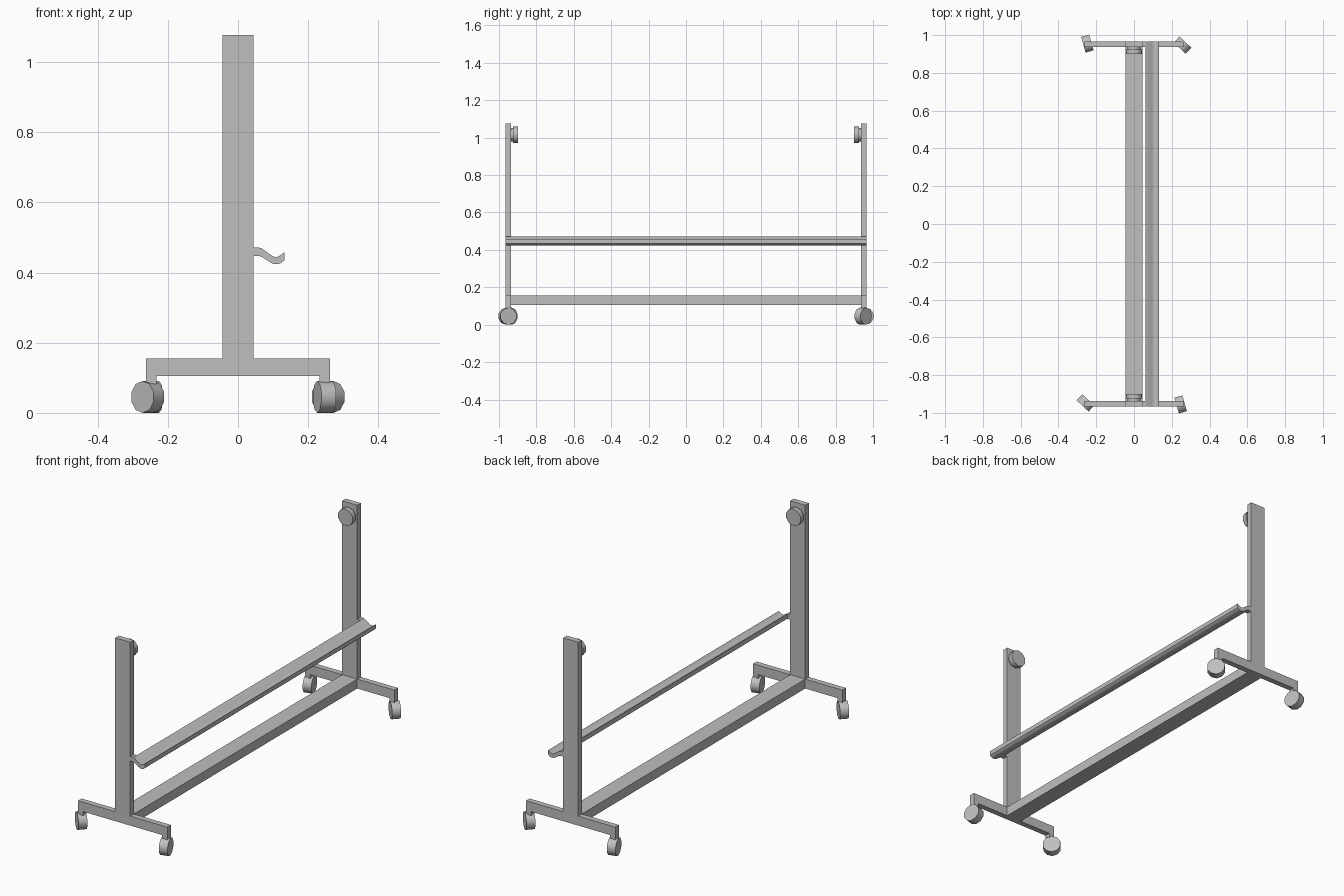
import bpy, bmesh, math
from mathutils import Matrix, Vector

cube = bpy.data.objects.get("Cube")
if cube:
    bpy.data.objects.remove(cube, do_unlink=True)

grey = bpy.data.materials.new("light_grey")
grey.use_nodes = True
grey.diffuse_color = (0.52, 0.52, 0.52, 1)
grey.node_tree.nodes["Principled BSDF"].inputs["Base Color"].default_value = (0.52, 0.52, 0.52, 1)


def finish(name, bm, smooth=None):
    bmesh.ops.recalc_face_normals(bm, faces=bm.faces)
    mesh = bpy.data.meshes.new(name)
    bm.to_mesh(mesh)
    bm.free()
    mesh.materials.append(grey)
    obj = bpy.data.objects.new(name, mesh)
    bpy.context.collection.objects.link(obj)
    if smooth:
        bpy.ops.object.select_all(action='DESELECT')
        obj.select_set(True)
        bpy.context.view_layer.objects.active = obj
        bpy.ops.object.shade_smooth_by_angle(angle=math.radians(smooth))
    return obj


def extrude_profile(name, points, y0, y1, smooth=None):
    """Closed x-z outline swept along y."""
    bm = bmesh.new()
    face = bm.faces.new([bm.verts.new((x, y0, z)) for x, z in points])
    out = bmesh.ops.extrude_face_region(bm, geom=[face])
    verts = [v for v in out["geom"] if isinstance(v, bmesh.types.BMVert)]
    bmesh.ops.translate(bm, verts=verts, vec=(0, y1 - y0, 0))
    return finish(name, bm, smooth)


def rect(x0, x1, z0, z1):
    return [(x0, z0), (x1, z0), (x1, z1), (x0, z1)]


def disc(name, centre, axis, radius, width, sides):
    """Cylinder with a flat underside, on a horizontal axis."""
    bm = bmesh.new()
    bmesh.ops.create_cone(bm, cap_ends=True, segments=sides,
                          radius1=radius, radius2=radius, depth=width)
    w = Vector(axis).normalized()
    up = Vector((0, 0, 1))
    side = up.cross(w)
    frame = Matrix((side, up, w)).transposed().to_4x4()
    bm.transform(Matrix.Translation(centre) @ frame)
    return finish(name, bm, 40)


HALF, IN, OUT = 0.044, 0.936, 0.966     # post half width, inner and outer y
LOW, TOP, FOOT = 0.105, 0.155, 0.262    # foot beam heights and half length

# Long beam joining both ends
extrude_profile("cross_beam", rect(-HALF, HALF, LOW, TOP), -IN, IN)

# Wavy tray along the +x side
tray_top = [(0.061, 0.471), (0.068, 0.469), (0.095, 0.449), (0.104, 0.445),
            (0.113, 0.445), (0.121, 0.449), (0.132, 0.458)]
tray_under = [(0.132, 0.435), (0.123, 0.427), (0.114, 0.424), (0.103, 0.424),
              (0.092, 0.429), (0.068, 0.445), (0.061, 0.447)]
extrude_profile("tray", tray_top + tray_under, -OUT, OUT, 35)

for s, end in ((-1, "front"), (1, "back")):
    # Upright and foot in one inverted T, with a short leg at each tip
    half = [(HALF, 1.077), (HALF, TOP), (FOOT, TOP), (FOOT, 0.083), (0.232, 0.083), (0.232, LOW)]
    outline = half + [(-x, z) for x, z in reversed(half)]
    extrude_profile(end + "_stand", outline, s * IN, s * OUT)

    # Bracket holding the tray
    extrude_profile(end + "_tray_bracket", rect(HALF, 0.061, 0.447, 0.472), s * IN, s * OUT)

    # Pivot knob on the inner face
    disc(end + "_knob_neck", (0, s * 0.93, 1.015), (0, 1, 0), 0.036, 0.016, 10)
    disc(end + "_knob", (0, s * 0.912, 1.015), (0, 1, 0), 0.0445, 0.026, 10)

    # Swivelled casters, repeated by a half turn
    for x, y, turn, label in ((-0.247, 0.955, 16, "near"), (0.257, 0.947, 47, "far")):
        a = math.radians(turn)
        disc(f"{end}_{label}_caster", (s * x, s * y, 0.0455),
             (math.cos(a), math.sin(a), 0), 0.0455, 0.044, 10)
